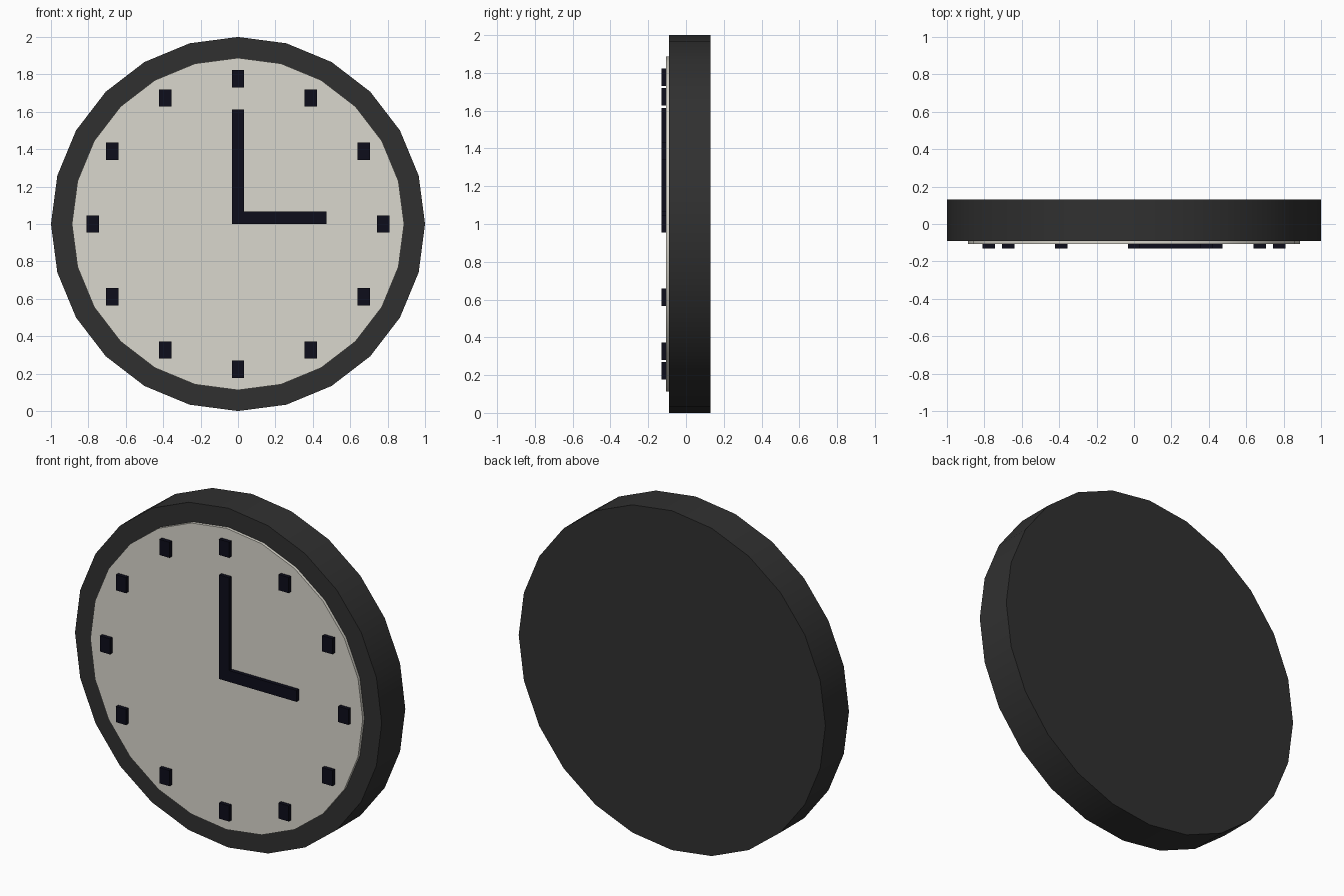
import bpy, math

if "Cube" in bpy.data.objects:
    bpy.data.objects.remove(bpy.data.objects["Cube"])

CZ = 1.0  # height of the dial centre


def material(name, rgb):
    m = bpy.data.materials.new(name)
    m.diffuse_color = (*rgb, 1)
    m.use_nodes = True
    m.node_tree.nodes["Principled BSDF"].inputs["Base Color"].default_value = m.diffuse_color
    return m


CASE = material("dark_grey", (0.03, 0.03, 0.03))
DIAL = material("cream", (0.70, 0.68, 0.61))
INK = material("near_black", (0.004, 0.004, 0.011))


def disc(name, radius, y0, y1, mat):
    # 24-sided disc whose axis runs along y
    bpy.ops.mesh.primitive_cylinder_add(
        vertices=24, radius=radius, depth=y1 - y0,
        location=(0, (y0 + y1) / 2, CZ), rotation=(math.pi / 2, 0, 0))
    ob = bpy.context.object
    ob.name = name
    ob.data.materials.append(mat)
    bpy.ops.object.shade_smooth_by_angle(angle=math.radians(30))


def plate(name, x0, x1, z0, z1):
    # thin raised block on the dial
    y0, y1 = -0.13, -0.105
    bpy.ops.mesh.primitive_cube_add(
        size=1, location=((x0 + x1) / 2, (y0 + y1) / 2, (z0 + z1) / 2))
    ob = bpy.context.object
    ob.name = name
    ob.scale = (x1 - x0, y1 - y0, z1 - z0)
    bpy.ops.object.transform_apply(location=False, rotation=False, scale=True)
    ob.data.materials.append(INK)


# Case and dial
disc("case", 1.0, -0.09, 0.13, CASE)
disc("dial", 0.888, -0.107, -0.088, DIAL)

# Twelve upright hour markers
for i in range(12):
    a = math.radians(30 * i)
    x, z = 0.777 * math.sin(a), CZ + 0.777 * math.cos(a)
    plate(f"hour_marker_{i + 1}", x - 0.033, x + 0.033, z - 0.046, z + 0.046)

# Hands at three o'clock
plate("minute_hand", -0.033, 0.033, CZ, 1.613)
plate("hour_hand", 0.033, 0.472, CZ, 1.067)
